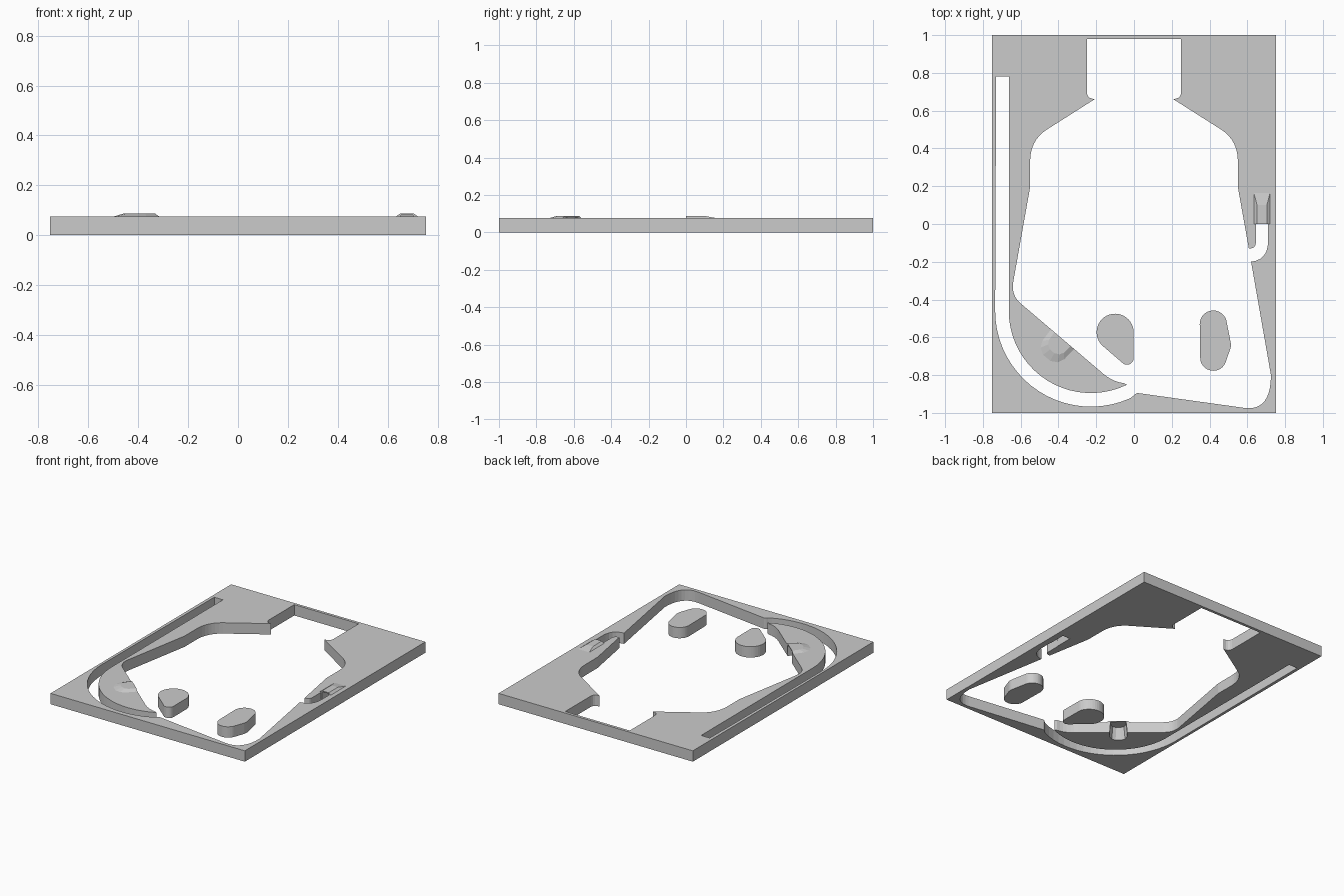
import bpy, bmesh
from math import cos, sin, radians, tau
from mathutils import Vector

if "Cube" in bpy.data.objects:
    bpy.data.objects.remove(bpy.data.objects["Cube"])

THICK = 0.076
TOP = 0.088


def bend(a, ctrl, b, n=6):
    """Quadratic curve from a to b, pulled towards ctrl."""
    a, c, b = Vector(a), Vector(ctrl), Vector(b)
    return [tuple(a * (1 - t) ** 2 + c * 2 * t * (1 - t) + b * t * t)
            for t in (i / n for i in range(n + 1))]


def arc(centre, r, start, end, n=20):
    angles = [radians(start + (end - start) * i / n) for i in range(n + 1)]
    return [(centre[0] + r * cos(a), centre[1] + r * sin(a)) for a in angles]


def hull(circles, n=40):
    """Outline wrapped tightly around a set of (x, y, radius) circles."""
    pts = []
    for i in range(n):
        dx, dy = cos(tau * i / n), sin(tau * i / n)
        x, y, r = max(circles, key=lambda c: c[0] * dx + c[1] * dy + c[2])
        pts.append((x + r * dx, y + r * dy))
    return pts


def finish(name, bm):
    bmesh.ops.recalc_face_normals(bm, faces=bm.faces)
    mesh = bpy.data.meshes.new(name)
    bm.to_mesh(mesh)
    bm.free()
    obj = bpy.data.objects.new(name, mesh)
    bpy.context.collection.objects.link(obj)
    return obj


def slab(name, loops):
    """Extruded plate; loops after the first are holes."""
    bm = bmesh.new()
    for loop in loops:
        verts = [bm.verts.new((x, y, 0)) for x, y in loop]
        for i, v in enumerate(verts):
            bm.edges.new((verts[i - 1], v))
    bmesh.ops.triangle_fill(bm, use_beauty=True, edges=bm.edges[:], normal=(0, 0, 1))
    up = bmesh.ops.extrude_face_region(bm, geom=bm.faces[:])["geom"]
    bmesh.ops.translate(bm, vec=(0, 0, THICK),
                        verts=[g for g in up if isinstance(g, bmesh.types.BMVert)])
    return finish(name, bm)


def loft(name, rings):
    """Closed solid through (height, outline) rings of equal length."""
    bm = bmesh.new()
    layers = [[bm.verts.new((x, y, z)) for x, y in pts] for z, pts in rings]
    for low, high in zip(layers, layers[1:]):
        for i in range(len(low)):
            bm.faces.new((low[i - 1], low[i], high[i], high[i - 1]))
    bm.faces.new(layers[0][::-1])
    bm.faces.new(layers[-1])
    return finish(name, bm)


def combine(target, tool, operation):
    mod = target.modifiers.new(tool.name, 'BOOLEAN')
    mod.operation, mod.solver, mod.object = operation, 'EXACT', tool
    bpy.context.view_layer.objects.active = target
    bpy.ops.object.modifier_apply(modifier=mod.name)
    bpy.data.objects.remove(tool)


# Shoulder of the opening, shared by both sides
shoulder = (bend((0.25, 0.695), (0.245, 0.66), (0.206, 0.662), 4)
            + bend((0.466, 0.497), (0.55, 0.44), (0.55, 0.33), 8)
            + [(0.55, 0.195)])

# Opening outline, clockwise from the neck
opening = [(-0.25, 0.98), (0.25, 0.98)] + shoulder
# Right side lane
opening += bend((0.608, -0.13), (0.645, -0.13), (0.645, -0.10), 4)
opening += [(0.645, 0), (0.71, 0)]
opening += bend((0.71, -0.09), (0.71, -0.19), (0.62, -0.20))
# Lower right corner and floor
opening += bend((0.725, -0.80), (0.725, -0.99), (0.587, -0.974), 10)
opening += bend((0.02, -0.895), (0.01, -0.895), (0, -0.908), 3)
# Curved channel up the left side and back
turn = (-0.228, -0.46)
opening += arc(turn, 0.507, -66, -180)
opening += [(-0.73, 0.78), (-0.663, 0.78)]
opening += arc(turn, 0.435, -180, -64)
# Guide tip, slanted wall and left side
opening += bend((-0.053, -0.843), (-0.12, -0.835), (-0.18, -0.778))
opening += bend((-0.603, -0.418), (-0.65, -0.375), (-0.64, -0.31))
opening += [(-x, y) for x, y in reversed(shoulder)]

frame = [(-0.753, -1), (0.753, -1), (0.753, 1), (-0.753, 1)]
plate = slab("plate", [frame, opening])

# Free standing posts
slab("left_post", [hull([(-0.10, -0.573, 0.098), (-0.037, -0.71, 0.035)])])
slab("right_post", [hull([(0.42, -0.53, 0.072), (0.42, -0.707, 0.07),
                          (0.441, -0.64, 0.072)])])


# Raised hollow covers, drawn as half outlines (across, inward) from a wall
def cover(name, origin, inward, base, crown, pocket, pocket_roof):
    v = Vector(inward).normalized()
    u = Vector((-v.y, v.x))
    o = Vector(origin)

    def place(half):
        full = half + [(-a, b) for a, b in reversed(half)]
        return [tuple(o + u * a + v * b) for a, b in full]

    hump = loft(name, [(0.04, place(base)), (THICK, place(base)), (TOP, place(crown))])
    combine(plate, hump, 'UNION')
    void = loft(name + "_pocket", [(-0.02, place(pocket)), (0.081, place(pocket_roof))])
    combine(plate, void, 'DIFFERENCE')


cover("lane_cover", (0.6775, 0), (0, 1),
      [(0.043, 0), (0.043, 0.165)], [(0.026, 0), (0.026, 0.10)],
      [(0.031, -0.03), (0.031, 0.13)], [(0.024, -0.03), (0.024, 0.095)])
cover("wall_cover", (-0.378, -0.6095), (-0.648, -0.762),
      [(0.08, 0), (0.076, 0.075), (0.06, 0.11), (0.025, 0.13)],
      [(0.057, 0), (0.052, 0.05), (0.04, 0.072), (0.015, 0.085)],
      [(0.06, -0.03), (0.058, 0.06), (0.045, 0.09), (0.02, 0.105)],
      [(0.053, -0.03), (0.048, 0.045), (0.036, 0.065), (0.013, 0.075)])
